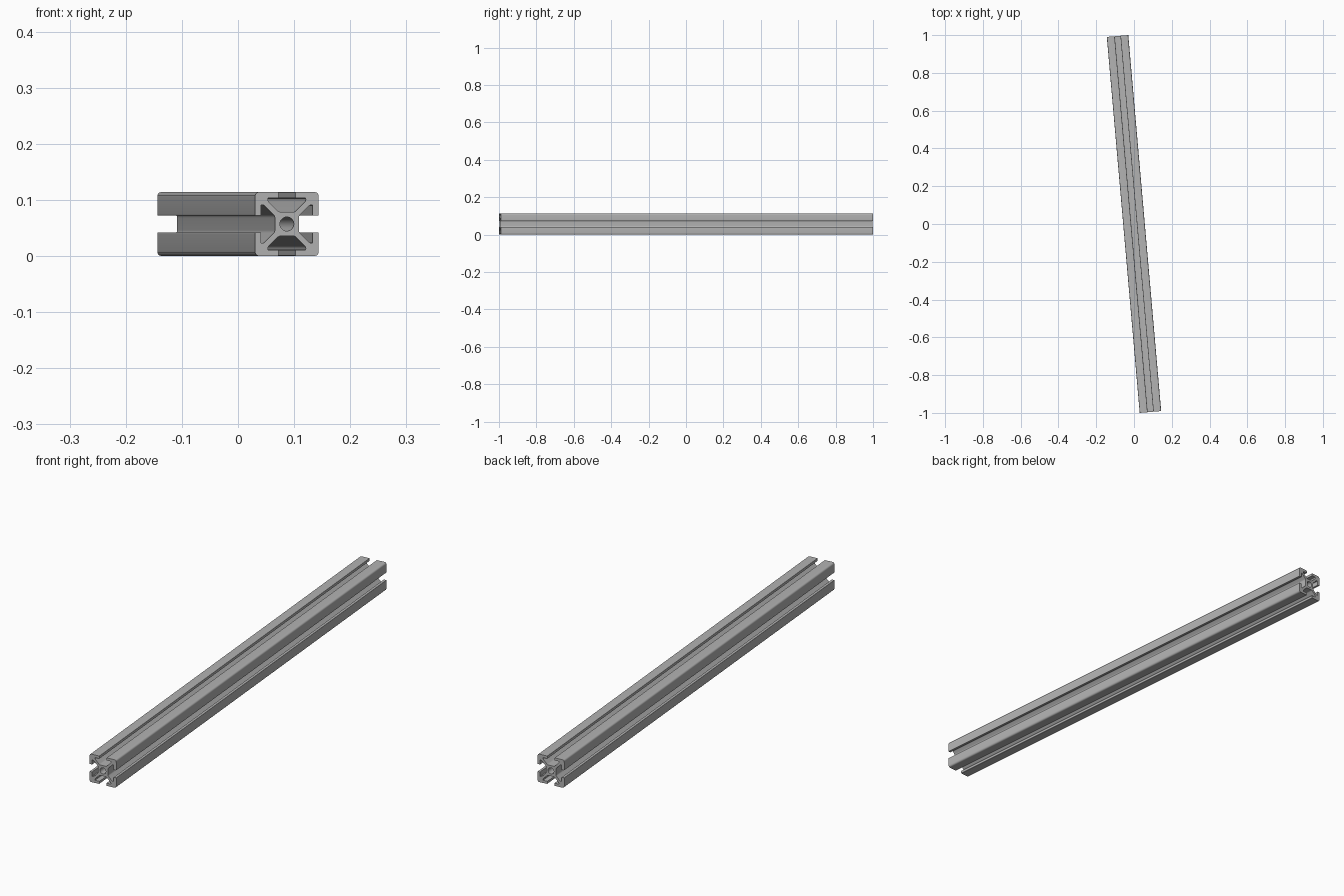
import bpy
import bmesh
import math
from mathutils import Vector, Matrix

cube = bpy.data.objects.get("Cube")
if cube:
    bpy.data.objects.remove(cube, do_unlink=True)

WIDTH = 0.114
LENGTH = 1.998
TURN = math.radians(5)
UNIT = WIDTH / 64      # profile is drawn on a 64-unit square

# Brushed aluminium colour
metal = bpy.data.materials.new("grey aluminium")
metal.use_nodes = True
colour = (0.45, 0.45, 0.45, 1)
metal.diffuse_color = colour
metal.node_tree.nodes["Principled BSDF"].inputs["Base Color"].default_value = colour


def round_corners(corners, steps=5):
    """Replace each (point, radius) corner with a short curve."""
    out = []
    for i, (p, r) in enumerate(corners):
        if r == 0:
            out.append(p)
            continue
        a = p + (corners[i - 1][0] - p).normalized() * r
        b = p + (corners[(i + 1) % len(corners)][0] - p).normalized() * r
        for s in range(steps + 1):
            t = s / steps
            out.append(a * (1 - t) ** 2 + p * (2 * t * (1 - t)) + b * t * t)
    return out


# Half of one T-slot: x, height, corner radius
half_slot = [(8.5, 32, 1.2), (8.5, 26, 0), (19, 26, 1), (19, 23, 1.5), (8, 12, 2)]
slot = half_slot + [(-x, y, r) for x, y, r in reversed(half_slot)]
side = [(32, 32, 5)] + slot

# Repeat the side four times around the centre
corners = []
for k in range(4):
    turn = Matrix.Rotation(k * math.pi / 2, 2)
    corners += [(turn @ Vector((x, y)), r) for x, y, r in side]
outline = round_corners(corners)
bore = [Vector((math.cos(a), math.sin(a))) * 7
        for a in (i * math.tau / 32 for i in range(32))]

# Fill the cross-section and extrude it along the beam
bm = bmesh.new()
edges = []
for loop in (outline, bore):
    verts = [bm.verts.new((p.x * UNIT, -LENGTH / 2, p.y * UNIT + WIDTH / 2)) for p in loop]
    edges += [bm.edges.new((v, verts[i - 1])) for i, v in enumerate(verts)]
bmesh.ops.triangle_fill(bm, edges=edges, use_beauty=True)
extruded = bmesh.ops.extrude_face_region(bm, geom=bm.faces[:], use_keep_orig=True)
moved = [g for g in extruded["geom"] if isinstance(g, bmesh.types.BMVert)]
bmesh.ops.translate(bm, verts=moved, vec=(0, LENGTH, 0))
bmesh.ops.recalc_face_normals(bm, faces=bm.faces[:])

mesh = bpy.data.meshes.new("slotted_beam")
bm.to_mesh(mesh)
bm.free()
mesh.materials.append(metal)
beam = bpy.data.objects.new("slotted_beam", mesh)
beam.rotation_euler.z = TURN
bpy.context.collection.objects.link(beam)

# Smooth the rounded edges, keep the others sharp
bpy.ops.object.select_all(action="DESELECT")
beam.select_set(True)
bpy.context.view_layer.objects.active = beam
bpy.ops.object.shade_smooth_by_angle(angle=math.radians(30))
